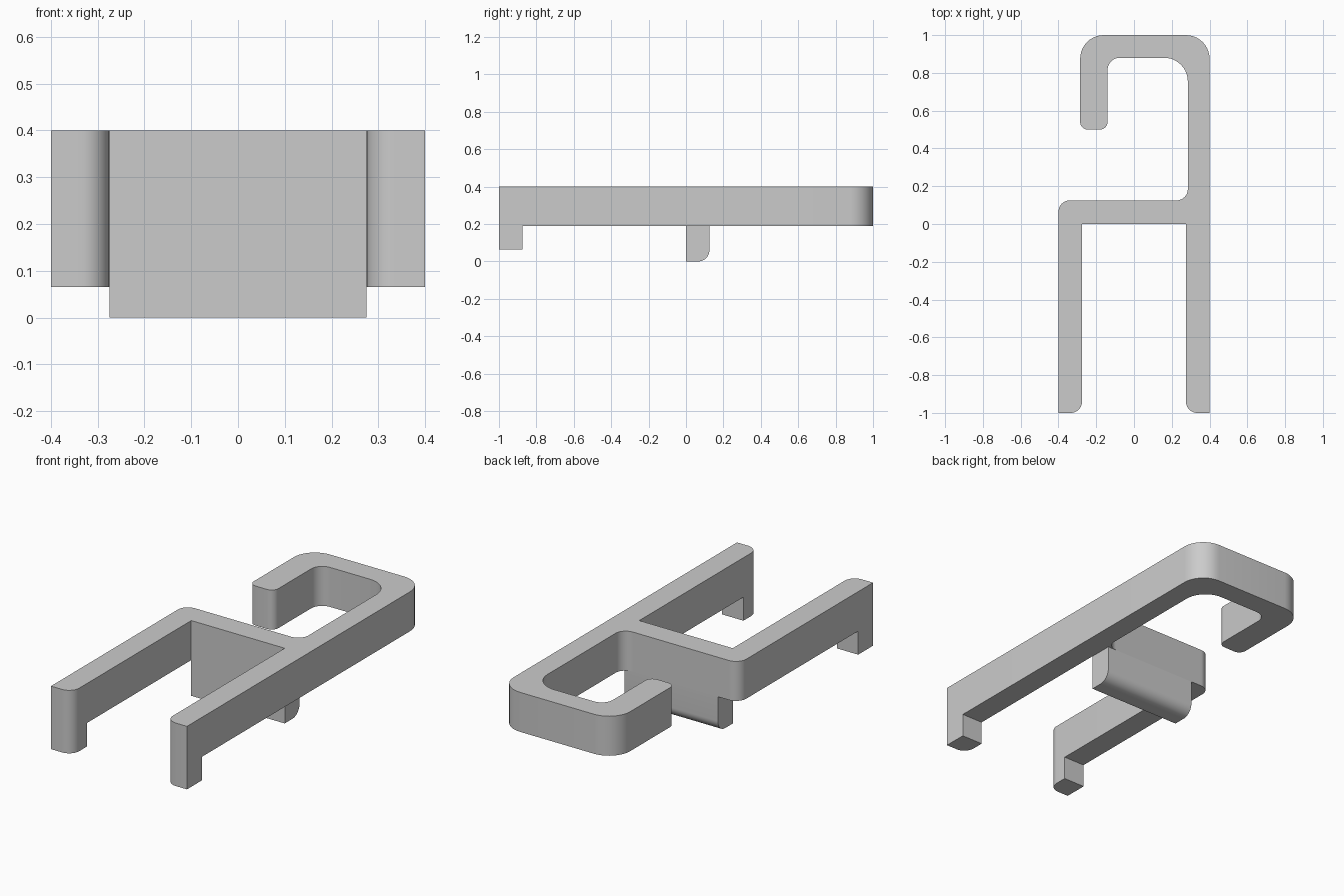
import bpy, bmesh, math
from mathutils import Vector, Matrix

cube = bpy.data.objects.get("Cube")
if cube:
    bpy.data.objects.remove(cube, do_unlink=True)

# Single plain grey plastic
grey = bpy.data.materials.new("plain_grey")
grey.use_nodes = True
colour = (0.6, 0.6, 0.6, 1)
grey.diffuse_color = colour
grey.node_tree.nodes["Principled BSDF"].inputs["Base Color"].default_value = colour


def rounded(corners, steps=10):
    """Turn (x, y, radius) right-angle corners into an outline with arcs."""
    points = []
    for i, (x, y, r) in enumerate(corners):
        p = Vector((x, y))
        if r == 0:
            points.append(p)
            continue
        a = (Vector(corners[i - 1][:2]) - p).normalized() * r
        b = (Vector(corners[(i + 1) % len(corners)][:2]) - p).normalized() * r
        for k in range(steps + 1):
            t = k / steps * math.pi / 2
            points.append(p + a * (1 - math.sin(t)) + b * (1 - math.cos(t)))
    return points


def extrude(name, corners, low, high, matrix=Matrix()):
    """Extrude a rounded outline between two heights."""
    bm = bmesh.new()
    face = bm.faces.new([bm.verts.new((p.x, p.y, low)) for p in rounded(corners)])
    top = bmesh.ops.extrude_face_region(bm, geom=[face], use_keep_orig=True)["geom"]
    verts = [v for v in top if isinstance(v, bmesh.types.BMVert)]
    bmesh.ops.translate(bm, verts=verts, vec=(0, 0, high - low))
    bmesh.ops.transform(bm, matrix=matrix, verts=bm.verts)
    bmesh.ops.recalc_face_normals(bm, faces=bm.faces)
    mesh = bpy.data.meshes.new(name)
    bm.to_mesh(mesh)
    bm.free()
    mesh.materials.append(grey)
    obj = bpy.data.objects.new(name, mesh)
    bpy.context.collection.objects.link(obj)
    bpy.ops.object.select_all(action='DESELECT')
    obj.select_set(True)
    bpy.context.view_layer.objects.active = obj
    bpy.ops.object.shade_smooth_by_angle(angle=math.radians(30))
    return obj


OUT, IN = 0.4, 0.275      # outer and inner faces of the arms
BASE, TOP = 0.19, 0.4     # underside and top of the frame
WALL, ROUND = 0.125, 0.06

# Frame: two arms, a cross wall and a returning hook
extrude("hook_frame", [
    (-OUT, -1, 0), (-IN, -1, ROUND), (-IN, 0, 0),
    (IN, 0, 0), (IN, -1, ROUND), (OUT, -1, 0),
    (OUT, 1, 0.125), (-0.285, 1, 0.125),
    (-0.285, 0.5, 0.04), (-0.14, 0.5, 0.04),
    (-0.14, 0.88, 0.065), (0.285, 0.88, 0.125),
    (0.285, WALL, ROUND), (-OUT, WALL, ROUND)], BASE, TOP)

# Downward lips at the arm tips
for side, name in ((-1, "right_lip"), (1, "left_lip")):
    extrude(name, [
        (side * OUT, -1, 0), (side * IN, -1, ROUND),
        (side * IN, WALL - 1, 0), (side * OUT, WALL - 1, 0)], 0.065, BASE)

# Tab under the cross wall, rounded on its lower back edge
sideways = Matrix(((0, 0, 1, 0), (1, 0, 0, 0), (0, 1, 0, 0), (0, 0, 0, 1)))
extrude("centre_tab", [
    (0, 0, 0), (WALL, 0, ROUND), (WALL, BASE, 0), (0, BASE, 0)], -IN, IN, sideways)
